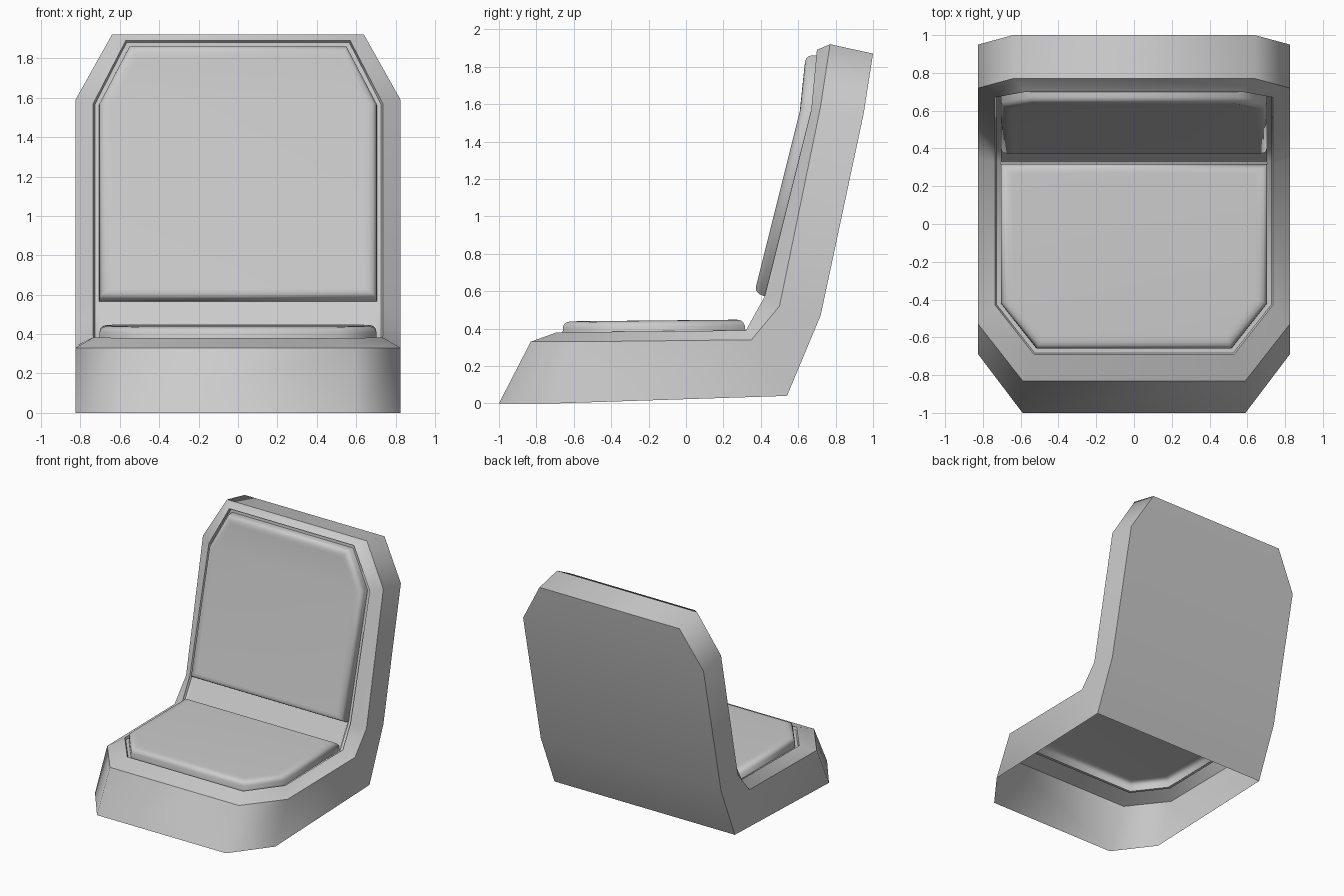
import bpy, bmesh
from mathutils import Vector

if "Cube" in bpy.data.objects:
    bpy.data.objects.remove(bpy.data.objects["Cube"])

grey = bpy.data.materials.new("warm_grey")
grey.diffuse_color = (0.6, 0.6, 0.6, 1)
grey.use_nodes = True
grey.node_tree.nodes["Principled BSDF"].inputs["Base Color"].default_value = grey.diffuse_color

# Side profile (y, z) that the upholstery follows: seat, crook, back, headrest
PATH = [Vector(p) for p in ((-0.69, 0.38), (0.32, 0.39), (0.42, 0.57),
                            (0.67, 1.57), (0.70, 1.89))]
DIRS = [(b - a).normalized() for a, b in zip(PATH, PATH[1:])]
STOPS = [0.0]
for a, b in zip(PATH, PATH[1:]):
    STOPS.append(STOPS[-1] + (b - a).length)
S1, S2, LEN = STOPS[1], STOPS[2], STOPS[4]
HALF = 0.735


def surf(x, s, h):
    """Point at width x, distance s along the profile, height h above it."""
    i = max(k for k in range(4) if k == 0 or s >= STOPS[k] - 1e-5)
    d = DIRS[i].copy()
    if i and abs(s - STOPS[i]) < 1e-4:
        d = (d + DIRS[i - 1]).normalized()
    p = PATH[i] + DIRS[i] * (s - STOPS[i]) + Vector((-d.y, d.x)) * h
    return (x, p.x, p.y)


def front_corners(d):
    return [(0.53 - 0.49 * d, d), (HALF - d, 0.26 + 0.34 * d)]


def top_corners(d):
    return [(HALF - d, LEN - 0.32 - 0.24 * d), (0.57 - 0.61 * d, LEN - d)]


def full_ring(d, h):
    pts = front_corners(d) + [(HALF - d, S1), (HALF - d, S2)] + top_corners(d)
    return [surf(x, s, h) for x, s in pts]


def mirrored(half):
    return half + [(-x, y, z) for x, y, z in reversed(half)]


def build(name, rings, band=True, cap=False, flip=False):
    """Join half rings into mirrored bands; cap fills across the last ring."""
    bm = bmesh.new()
    loops = [[bm.verts.new(p) for p in mirrored(r)] for r in rings]
    n = len(loops[0])
    if band:
        for a, b in zip(loops, loops[1:]):
            for i in range(n):
                j = (i + 1) % n
                bm.faces.new((a[i], a[j], b[j], b[i]))
    if cap:
        r = loops[-1]
        for i in range(n // 2 - 1):
            bm.faces.new((r[i], r[i + 1], r[n - 2 - i], r[n - 1 - i]))
    if flip:
        bmesh.ops.reverse_faces(bm, faces=bm.faces[:])
    for f in bm.faces:
        f.smooth = True
    me = bpy.data.meshes.new(name)
    bm.to_mesh(me)
    bm.free()
    me.materials.append(grey)
    ob = bpy.data.objects.new(name, me)
    bpy.context.collection.objects.link(ob)
    return ob


# Shell: outer edge, front edge of the rim, and the inner lip
W = 0.825
outer = [(0.59, -1, 0), (W, -0.69, 0), (W, 0.54, 0.04), (W, 0.72, 0.47),
         (W, 0.95, 1.55), (0.64, 1.0, 1.87)]
rim = [(0.59, -0.83, 0.33), (W, -0.53, 0.33), (W, 0.35, 0.34), (W, 0.50, 0.52),
       (W, 0.72, 1.59), (0.64, 0.77, 1.92)]
build("shell_wall", [outer, rim])
build("shell_rim", [rim, full_ring(0, 0)])
build("back_panel", [outer[2:]], band=False, cap=True, flip=True)

# Narrow groove round the upholstery
build("groove_lip", [full_ring(0, 0), full_ring(0.008, -0.018)])
build("groove_floor", [full_ring(0.008, -0.018), full_ring(0.031, -0.018)])

# Crook between the two cushions
build("crook_strip", [[surf(0.704, s, -0.012) for s in (S1, S2)]],
      band=False, cap=True)

# Cushions: (inset, height, inset at the crook end)
ROUND = [(0.030, -0.018, 0.0), (0.032, 0.025, 0.004), (0.038, 0.042, 0.012),
         (0.050, 0.052, 0.022), (0.070, 0.057, 0.035), (0.095, 0.058, 0.05)]
seat_rings, back_rings = [], []
for d, h, e in ROUND:
    x = HALF - d
    seat_rings.append([surf(u, s, h) for u, s in
                       front_corners(d) + [(x, S1 - 0.001 - e)]])
    back_rings.append([surf(u, s, h) for u, s in
                       [(x, S2 + 0.001 + e)] + top_corners(d)])
build("seat_cushion", seat_rings, cap=True)
build("back_cushion", back_rings, cap=True)
